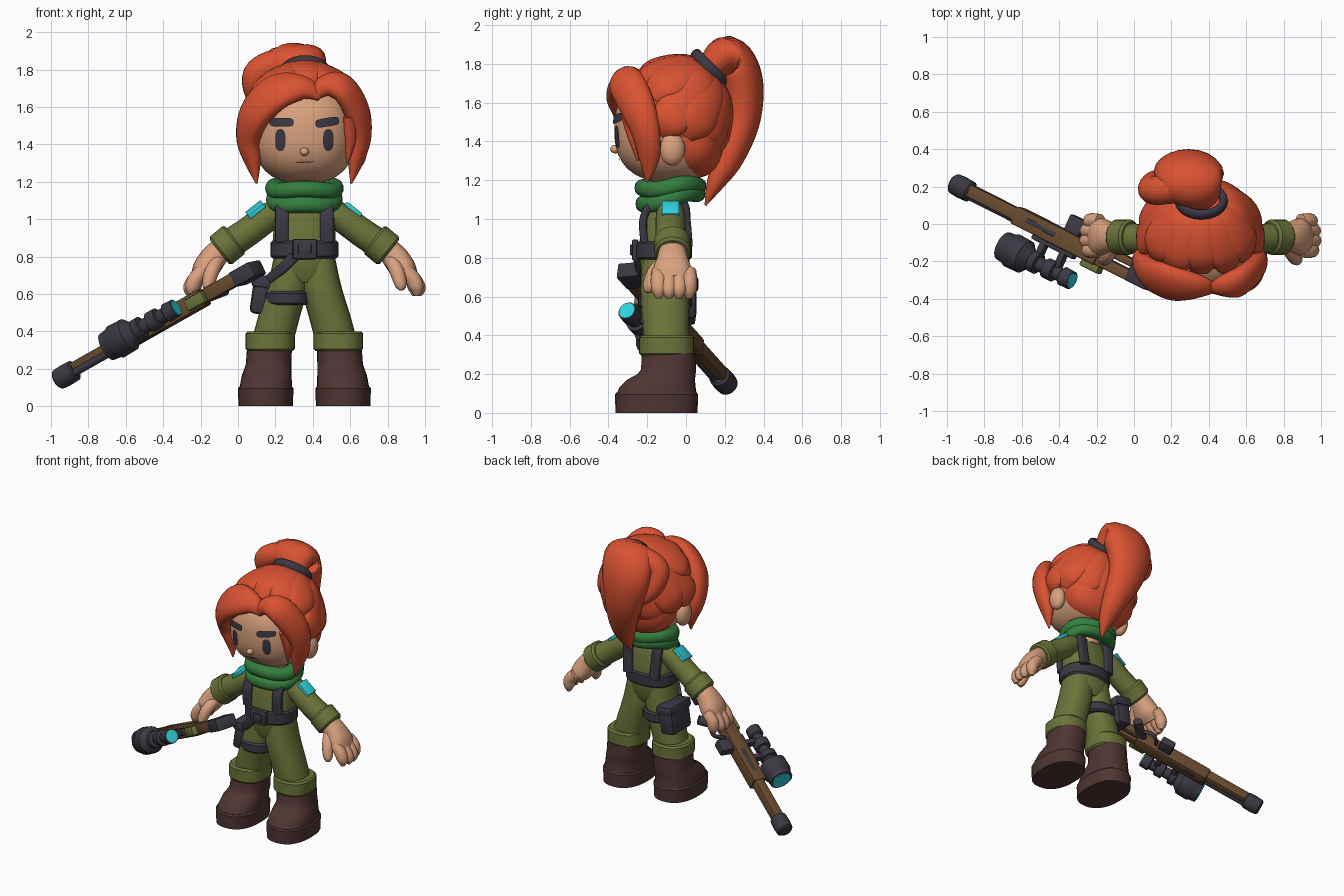
import bpy, bmesh
from math import sin, cos, pi, copysign
from mathutils import Vector, Matrix

if "Cube" in bpy.data.objects:
    bpy.data.objects.remove(bpy.data.objects["Cube"])

MID = 0.355  # body's mirror plane
UP = (0, 0, 1)
parts = []


def material(name, rgb):
    m = bpy.data.materials.new(name)
    m.use_nodes = True
    m.diffuse_color = (*rgb, 1)
    m.node_tree.nodes["Principled BSDF"].inputs["Base Color"].default_value = (*rgb, 1)
    return m


HAIR = material("orange_red_hair", (.70, .085, .032))
SKIN = material("skin", (.70, .36, .21))
LIP = material("lip_line", (.36, .13, .075))
OLIVE = material("olive_cloth", (.15, .175, .042))
SCARF = material("green_scarf", (.035, .21, .05))
DARK = material("charcoal", (.045, .04, .056))
BOOT = material("dark_brown_leather", (.078, .036, .034))
WOOD = material("gun_brown", (.14, .07, .028))
TEAL = material("teal", (.03, .66, .74))


def finish(name, mat, bm):
    bmesh.ops.recalc_face_normals(bm, faces=bm.faces)
    me = bpy.data.meshes.new(name)
    bm.to_mesh(me)
    bm.free()
    me.materials.append(mat)
    ob = bpy.data.objects.new(name, me)
    bpy.context.collection.objects.link(ob)
    parts.append(ob)
    return ob


def power_ring(n, p):
    """Unit superellipse outline."""
    for i in range(n):
        c, s = cos(2 * pi * i / n), sin(2 * pi * i / n)
        yield copysign(abs(c) ** (2 / p), c), copysign(abs(s) ** (2 / p), s)


def curve(vs, steps=6):
    """Catmull-Rom through a list of vectors."""
    out = []
    for i in range(len(vs) - 1):
        b, c = vs[i], vs[i + 1]
        a = vs[i - 1] if i else b
        d = vs[i + 2] if i + 2 < len(vs) else c
        for k in range(steps):
            t = k / steps
            out.append(b + (c - a) * t / 2 + (a - 2.5 * b + 2 * c - d / 2) * t * t
                       + (1.5 * (b - c) + (d - a) / 2) * t ** 3)
    return out + [vs[-1]]


def sweep(name, mat, pts, radii, side=(1, 0, 0), normal=None, centre=None, smooth=True, closed=False, p=2, n=20):
    """Tube of changing oval section; normal fixes the section plane, centre lays it on a ball."""
    pts = [Vector(q) for q in pts]
    radii = [Vector(r if isinstance(r, tuple) else (r, r)) for r in radii]
    if smooth:
        pts, radii = curve(pts), curve(radii)
    bm = bmesh.new()
    rows, last = [], len(pts) - 1
    for i, (q, r) in enumerate(zip(pts, radii)):
        ahead, back = (pts[(i + 1) % len(pts)], pts[i - 1]) if closed else (pts[min(i + 1, last)], pts[max(i - 1, 0)])
        t = Vector(normal) if normal else ahead - back
        t.normalize()
        a = t.cross(q - Vector(centre)) if centre else Vector(side) - t * t.dot(Vector(side))
        a.normalize()
        b = t.cross(a)
        rows.append([bm.verts.new(q + a * u * max(r.x, .003) + b * v * max(r.y, .003))
                     for u, v in power_ring(n, p)])
    if closed:
        rows.append(rows[0])
    else:
        bm.faces.new(rows[0])
        bm.faces.new(rows[-1])
    for lo, hi in zip(rows, rows[1:]):
        for j in range(n):
            bm.faces.new((lo[j], lo[(j + 1) % n], hi[(j + 1) % n], hi[j]))
    return finish(name, mat, bm)


def stack(name, mat, levels, p=2.4):
    """Level sections given as x, y, z, x radius, y radius."""
    return sweep(name, mat, [l[:3] for l in levels], [l[3:] for l in levels],
                 normal=UP, smooth=False, p=p, n=28)


def band(name, mat, x, y, z0, z1, rx, ry):
    e = .012
    return stack(name, mat, [(x, y, z0, rx - e, ry - e), (x, y, z0 + e, rx, ry),
                             (x, y, z1 - e, rx, ry), (x, y, z1, rx - e, ry - e)])


def blob(name, mat, loc, r, p=2):
    bm = bmesh.new()
    bmesh.ops.create_uvsphere(bm, u_segments=32, v_segments=20, radius=1)
    for v in bm.verts:
        k = sum(abs(c) ** p for c in v.co) ** (1 / p)
        v.co = [l + c * s / k for l, c, s in zip(loc, v.co, r)]
    return finish(name, mat, bm)


def box(name, mat, loc, size, frame=Matrix(), bevel=.012):
    bm = bmesh.new()
    bmesh.ops.create_cube(bm, size=1)
    bmesh.ops.scale(bm, vec=size, verts=bm.verts)
    bmesh.ops.bevel(bm, geom=bm.edges[:], offset=bevel, segments=2, profile=.5, affect='EDGES')
    bmesh.ops.transform(bm, matrix=frame @ Matrix.Translation(loc), verts=bm.verts)
    return finish(name, mat, bm)


# Head and face
HC, HR, HP = (MID, -.08, 1.465), (.275, .29, .275), 2.5
blob("head", SKIN, HC, HR, HP)
blob("nose", SKIN, (MID, -.365, 1.36), (.024, .026, .022))
sweep("neck", SKIN, [(MID, -.08, 1.08), (MID, -.08, 1.26)], [.08, .08], normal=UP, smooth=False)


def face_plate(name, mat, x, z, rx, rz, tilt=0, p=2.6, lift=.007):
    bm = bmesh.new()
    rows = []
    for k in (1, .66, .33):
        row = []
        for u, v in power_ring(24, p):
            px = x + k * (u * rx * cos(tilt) - v * rz * sin(tilt))
            pz = z + k * (u * rx * sin(tilt) + v * rz * cos(tilt))
            rest = 1 - abs((px - HC[0]) / HR[0]) ** HP - abs((pz - HC[2]) / HR[2]) ** HP
            row.append(bm.verts.new((px, HC[1] - HR[1] * max(rest, 0) ** (1 / HP) - lift, pz)))
        rows.append(row)
    for o, i in zip(rows, rows[1:]):
        for j in range(24):
            bm.faces.new((o[j], o[(j + 1) % 24], i[(j + 1) % 24], i[j]))
    bm.faces.new(rows[-1])
    return finish(name, mat, bm)


for s, label in ((-1, "right"), (1, "left")):
    face_plate(label + "_eye", DARK, MID + s * .128, 1.423, .028, .058)
    face_plate(label + "_brow", DARK, MID + s * .122, 1.518, .064, .023, .16 if s > 0 else .0, 4, .009)
    blob(label + "_ear", SKIN, (MID + s * .285, -.07, 1.36), (.048, .065, .085))
face_plate("mouth", LIP, MID, 1.305, .05, .005, .06, 2)

# Hair: cap, gathered locks, swept fringe, ponytail
CC, CR = Vector((MID, -.05, 1.53)), Vector((.30, .26, .28))
blob("hair_cap", HAIR, CC, CR)
blob("hair_back", HAIR, (MID, .03, 1.43), (.275, .17, .22), 2.4)
tie_dir = Vector((.05, .62, .78))
starts = [(0, -.75, .62)]
for s in (-1, 1):
    starts += [(s * .5, -.75, .5), (s * .85, -.5, .35), (s, -.35, -.35), (s, .2, -.4), (s * .75, .6, -.7),
               (s * .3, .8, -.8)]
for k, d in enumerate(starts):
    path = []
    for f in (0, .3, .65, 1):
        v = Vector(d).lerp(tie_dir, f).normalized()
        path.append(CC + Vector([v[i] * CR[i] for i in range(3)]))
    sweep("gathered_lock_%d" % k, HAIR, path, [(.05, .025), (.105, .045), (.09, .045), (.04, .03)],
          centre=CC)
fringe_c = (MID, -.08, 1.47)
sweep("right_fringe", HAIR, [(.44, -.345, 1.65), (.35, -.335, 1.70), (.21, -.315, 1.68), (.095, -.27, 1.57),
      (.055, -.21, 1.43), (.08, -.19, 1.30), (.10, -.20, 1.19)],
      [(.02, .02), (.075, .05), (.12, .065), (.115, .07), (.085, .06), (.055, .04), .005], centre=fringe_c)
sweep("left_fringe", HAIR, [(.41, -.345, 1.65), (.47, -.335, 1.71), (.56, -.31, 1.70), (.635, -.25, 1.58),
      (.655, -.205, 1.44), (.63, -.19, 1.31), (.605, -.20, 1.19)],
      [(.02, .02), (.065, .05), (.095, .06), (.095, .06), (.075, .055), (.055, .04), .005], centre=fringe_c)
sweep("left_inner_lock", HAIR, [(.60, -.30, 1.55), (.60, -.27, 1.42), (.585, -.25, 1.30)],
      [(.045, .03), (.03, .03), .004], centre=fringe_c)
sweep("ponytail", HAIR, [(.37, .12, 1.77), (.32, .21, 1.835), (.29, .28, 1.72), (.31, .285, 1.52),
      (.36, .22, 1.32), (.38, .15, 1.18), (.38, .10, 1.07)],
      [(.09, .07), (.17, .11), (.185, .115), (.14, .10), (.095, .08), (.055, .045), .005])
sweep("ponytail_curl", HAIR, [(.34, .16, 1.82), (.22, .19, 1.83), (.10, .18, 1.77), (.12, .23, 1.63), (.22, .28, 1.5)],
      [.05, .08, .075, .06, .01], side=(0, 1, 0))
tie = [Vector((.36, .125, 1.775)) + Vector((.12 * cos(a), .075 * sin(a), -.075 * sin(a)))
       for a in [2 * pi * i / 24 for i in range(24)]]
sweep("hair_tie", DARK, tie, [(.03, .022)] * 24, side=(0, .7, .7), smooth=False, closed=True)

# Torso, belt, scarf
stack("torso", OLIVE, [(MID, -.11, z, rx, ry) for z, rx, ry in
      ((.66, .10, .10), (.71, .155, .125), (.85, .168, .132), (1.0, .165, .12), (1.08, .15, .10), (1.14, .09, .07))])
band("belt", DARK, MID, -.115, .79, .885, .182, .146)
box("buckle", DARK, (.357, -.262, .84), (.13, .035, .11))
box("buckle_core", DARK, (.357, -.28, .84), (.07, .02, .055), bevel=.006)
for k, (rx, ry, z, dip, r) in enumerate(((.155, .13, 1.105, .035, .05), (.16, .135, 1.165, .012, .05))):
    ring = [(MID + rx * cos(a), -.08 + ry * sin(a), z + dip * sin(a) + .008 * sin(3 * a))
            for a in [2 * pi * i / 32 for i in range(32)]]
    sweep("scarf_wrap_%d" % k, SCARF, ring, [(r * .9, r)] * 32, side=UP, smooth=False, closed=True, p=2.3)

# Mirrored limbs, boots, straps
for s, label in ((-1, "right_"), (1, "left_")):
    def m(x, y, z):
        return (MID + s * (x - MID), y, z)

    sweep(label + "strap", DARK, [m(.475, -.215, .88), m(.475, -.22, 1.0), m(.475, -.17, 1.09), m(.475, -.09, 1.13),
          m(.475, -.01, 1.08), m(.47, .005, .98), m(.46, .015, .86)], [(.036, .02)] * 7, p=4)
    sweep(label + "leg", OLIVE, [m(.43, -.11, .79), m(.445, -.11, .64), m(.49, -.105, .48), m(.53, -.1, .33)],
          [(.09, .115), (.108, .125), (.112, .122), (.112, .115)], normal=UP, p=2.3)
    band(label + "trouser_cuff", OLIVE, m(.537, 0, 0)[0], -.1, .295, .40, .132, .142)
    bx = m(.562, 0, 0)[0]
    stack(label + "boot", BOOT, [(bx - s * o, y, z, rx, ry) for o, y, z, rx, ry in (
        (0, -.152, .09, .141, .208), (.003, -.147, .13, .137, .197), (.006, -.13, .17, .132, .176),
        (.012, -.10, .20, .126, .15), (.016, -.09, .225, .122, .141), (.02, -.09, .31, .12, .14))])
    stack(label + "boot_sole", BOOT, [(bx, -.152, z, rx, rx + .066) for z, rx in ((0, .145), (.095, .149), (.105, .141))])
    sweep(label + "arm", OLIVE, [m(.45, -.08, 1.06), m(.55, -.08, 1.01), m(.66, -.08, .93), m(.78, -.07, .85)],
          [.065, .076, .078, .08], side=(0, 1, 0))
    axis = Vector((s * .78, 0, -.62))
    e0, e1 = Vector(m(.725, -.07, .895)), Vector(m(.81, -.07, .825))
    sweep(label + "sleeve_cuff", OLIVE, [e0, e0.lerp(e1, .12), e0.lerp(e1, .88), e1], [.082, .095, .095, .082],
          side=(0, 1, 0), normal=axis, smooth=False)
    # Shoulder patch
    out = Vector((s * .62, -.22 if s < 0 else 0, .78)).normalized()
    frame = Matrix((axis, out.cross(axis), out)).transposed().to_4x4()
    frame.translation = Vector(m(.572, -.08, .995)) + out * .073
    box(label + "shoulder_patch", TEAL, (0, 0, 0), (.105, .12 if s < 0 else .09, .024), frame, .004)
    # Hand
    sweep(label + "palm", SKIN, [m(.79, -.07, .85), m(.84, -.07, .795), m(.885, -.07, .73), m(.92, -.07, .68)],
          [(.065, .06), (.08, .07), (.10, .07), (.085, .05)], side=(0, 1, 0), p=2.3)
    for k in range(4):
        y, reach = -.14 + k * .052, (.0, .012, .01, -.01)[k]
        sweep(label + "finger_%d" % k, SKIN, [m(.89, y, .73), m(.935, y, .68), m(.955 + reach, y, .63), m(.955 + reach, y, .59)],
              [.038, .042, .037, .014], side=(0, 1, 0), n=12)
    sweep(label + "thumb", SKIN, [m(.82, -.11, .78), m(.85, -.165, .72), m(.87, -.19, .65), m(.875, -.19, .62)],
          [.038, .039, .032, .014], side=(0, 1, 0), n=12)

# Holster
band("thigh_strap", DARK, .262, -.108, .54, .615, .121, .139)
tilt = Matrix.Translation((.132, -.055, .60)) @ Matrix.Rotation(.14, 4, 'Y')
box("holster", DARK, (0, 0, -.01), (.115, .22, .20), tilt, .025)
box("holster_flap", DARK, (0, 0, .065), (.135, .24, .07), tilt, .02)
sweep("holster_strap", DARK, [(.30, -.255, .80), (.24, -.235, .74), (.17, -.17, .68)], [(.028, .015)] * 3, side=UP, p=4)

# Rifle frame: length, height, width
butt = Vector((.06, -.30, .72))
d = (Vector((-.93, .20, .16)) - butt).normalized()
h = Vector((-.41, -.91, -.08))
h = (h - d * h.dot(d)).normalized()
w = d.cross(h)
GUN = Matrix((d, h, w)).transposed().to_4x4()
GUN.translation = butt
for name, mat, s0, s1, h0, h1, wd, w0 in (
        ("butt_plate", DARK, -.04, .10, -.11, .045, .085, 0), ("stock_upper", WOOD, .08, .34, -.015, .045, .075, 0),
        ("stock_lower", WOOD, .08, .32, -.075, -.03, .06, 0), ("receiver", WOOD, .30, .86, -.05, .05, .095, 0),
        ("handguard", WOOD, .80, 1.18, -.04, .03, .07, .008), ("cheek_rest", OLIVE, .27, .39, .03, .085, .065, -.005),
        ("side_slot", DARK, .58, .78, -.018, .012, .103, 0), ("magazine", DARK, .46, .56, -.14, -.03, .06, 0),
        ("scope_rail", DARK, .44, .72, .04, .075, .05, 0), ("front_mount", DARK, .62, .66, .06, .16, .05, 0),
        ("rear_mount", DARK, .49, .53, .06, .16, .05, 0)):
    box(name, mat, ((s0 + s1) / 2, (h0 + h1) / 2, w0), (s1 - s0, h1 - h0, wd), GUN, .01)


def gun_lathe(name, mat, height, profile, shift=0):
    sweep(name, mat, [GUN @ Vector((s, height, shift)) for s, r in profile], [r for s, r in profile],
          side=w, normal=d, smooth=False)


gun_lathe("barrel", DARK, .025, [(.82, .021), (1.22, .021)], -.014)
gun_lathe("muzzle_brake", DARK, 0, [(1.165, .045), (1.175, .057), (1.235, .06), (1.28, .056), (1.29, .045)])
gun_lathe("scope", DARK, .18, [(.40, .05), (.46, .052), (.47, .038), (.51, .038), (.515, .056), (.57, .056),
          (.575, .038), (.62, .04), (.625, .06), (.665, .06), (.67, .05), (.70, .075), (.715, .092), (.80, .095),
          (.815, .085), (.86, .08)])
gun_lathe("eyepiece_lens", TEAL, .18, [(.394, .043), (.402, .043)])
gun_lathe("objective_lens", TEAL, .18, [(.858, .068), (.865, .066)])
sweep("pistol_grip", DARK, [GUN @ Vector(q) for q in ((.33, -.03, 0), (.29, -.10, 0), (.25, -.17, 0))],
      [(.03, .035)] * 3, side=w)
sweep("trigger_guard", DARK, [GUN @ Vector(q) for q in ((.32, -.05, 0), (.33, -.11, 0), (.40, -.12, 0), (.44, -.05, 0))],
      [(.018, .01)] * 4, side=w, n=10)

# Shading
bpy.ops.object.select_all(action='DESELECT')
for ob in parts:
    ob.select_set(True)
bpy.context.view_layer.objects.active = parts[0]
bpy.ops.object.shade_smooth_by_angle(angle=.7)
